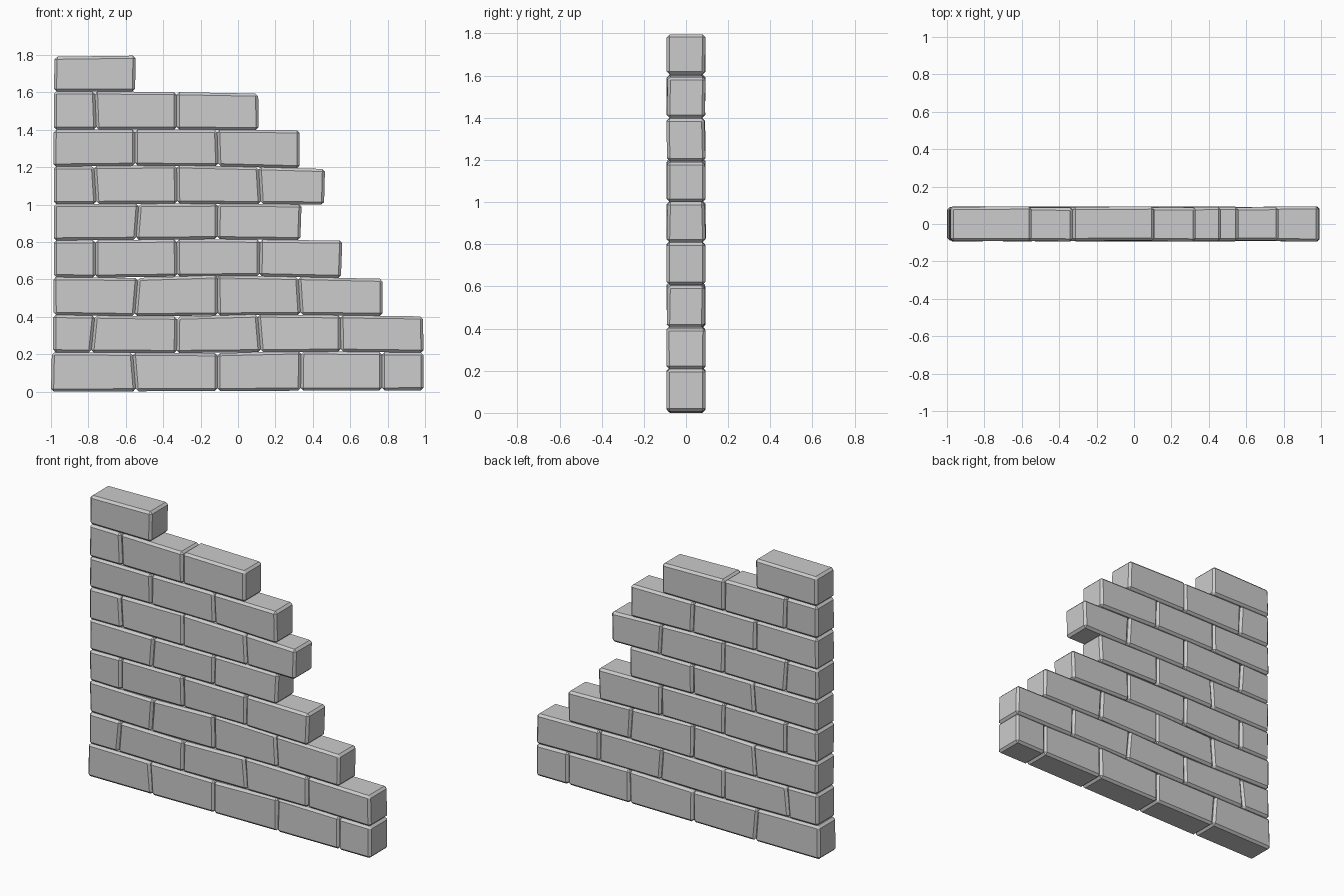
import bpy, bmesh, random

random.seed(4)
HALF_DEPTH = 0.091
CHAMFER = 0.014

# Bed lines between courses: (x, z) points, slightly uneven
BEDS = [
    [(-1, 0.0), (1, 0.007)],
    [(-1, 0.21), (-0.11, 0.205), (0.33, 0.216), (1, 0.208)],
    [(-1, 0.41), (-0.33, 0.40), (0.12, 0.413), (1, 0.402)],
    [(-1, 0.612), (-0.55, 0.607), (-0.11, 0.622), (0.77, 0.603)],
    [(-1, 0.808), (-0.11, 0.815), (0.55, 0.807)],
    [(-1, 1.003), (-0.11, 1.005), (0.46, 1.0)],
    [(-1, 1.203), (-0.33, 1.21), (0.12, 1.2), (0.46, 1.19)],
    [(-1, 1.40), (-0.11, 1.40), (0.33, 1.397)],
    [(-1, 1.605), (-0.55, 1.605), (0.11, 1.593)],
    [(-1, 1.79), (-0.55, 1.796)],
]

# Upright joints of each course: (x at bottom, x at top)
JOINTS = [
    [(-1, -0.995), (-0.546, -0.563), (-0.11, -0.11), (0.335, 0.338), (0.77, 0.77), (0.993, 0.993)],
    [(-0.988, -0.988), (-0.785, -0.765), (-0.328, -0.325), (0.122, 0.105), (0.55, 0.548), (0.993, 0.988)],
    [(-0.985, -0.988), (-0.552, -0.535), (-0.108, -0.11), (0.335, 0.322), (0.772, 0.772)],
    [(-0.985, -0.985), (-0.762, -0.762), (-0.325, -0.328), (0.115, 0.117), (0.55, 0.558)],
    [(-0.985, -0.985), (-0.545, -0.53), (-0.11, -0.108), (0.333, 0.34)],
    [(-0.985, -0.985), (-0.757, -0.77), (-0.325, -0.328), (0.122, 0.11), (0.46, 0.465)],
    [(-0.988, -0.985), (-0.55, -0.55), (-0.105, -0.112), (0.33, 0.33)],
    [(-0.985, -0.985), (-0.757, -0.765), (-0.328, -0.328), (0.11, 0.108)],
    [(-0.985, -0.98), (-0.55, -0.548)],
]


def bed_height(points, x):
    for (x0, z0), (x1, z1) in zip(points, points[1:]):
        if x <= x1:
            return z0 + (z1 - z0) * (x - x0) / (x1 - x0)
    return points[-1][1]


def add_brick(bm, left, right, low, high):
    corners = bmesh.ops.create_cube(bm, size=2)["verts"]
    for v in corners:
        side = left if v.co.x < 0 else right
        x = side[1] if v.co.z > 0 else side[0]
        z = bed_height(high if v.co.z > 0 else low, x)
        y = v.co.y * HALF_DEPTH + random.uniform(-0.004, 0.003) * v.co.y
        v.co = (x, y, z)


# One object per course of chamfered bricks
for i, joints in enumerate(JOINTS):
    bm = bmesh.new()
    for left, right in zip(joints, joints[1:]):
        add_brick(bm, left, right, BEDS[i], BEDS[i + 1])
    mesh = bpy.data.meshes.new(f"brick_course_{i + 1}")
    bm.to_mesh(mesh)
    bm.free()
    course = bpy.data.objects.new(f"brick_course_{i + 1}", mesh)
    bpy.context.collection.objects.link(course)
    bevel = course.modifiers.new("chamfer", "BEVEL")
    bevel.width = CHAMFER
    bevel.segments = 1
    bevel.limit_method = 'NONE'
